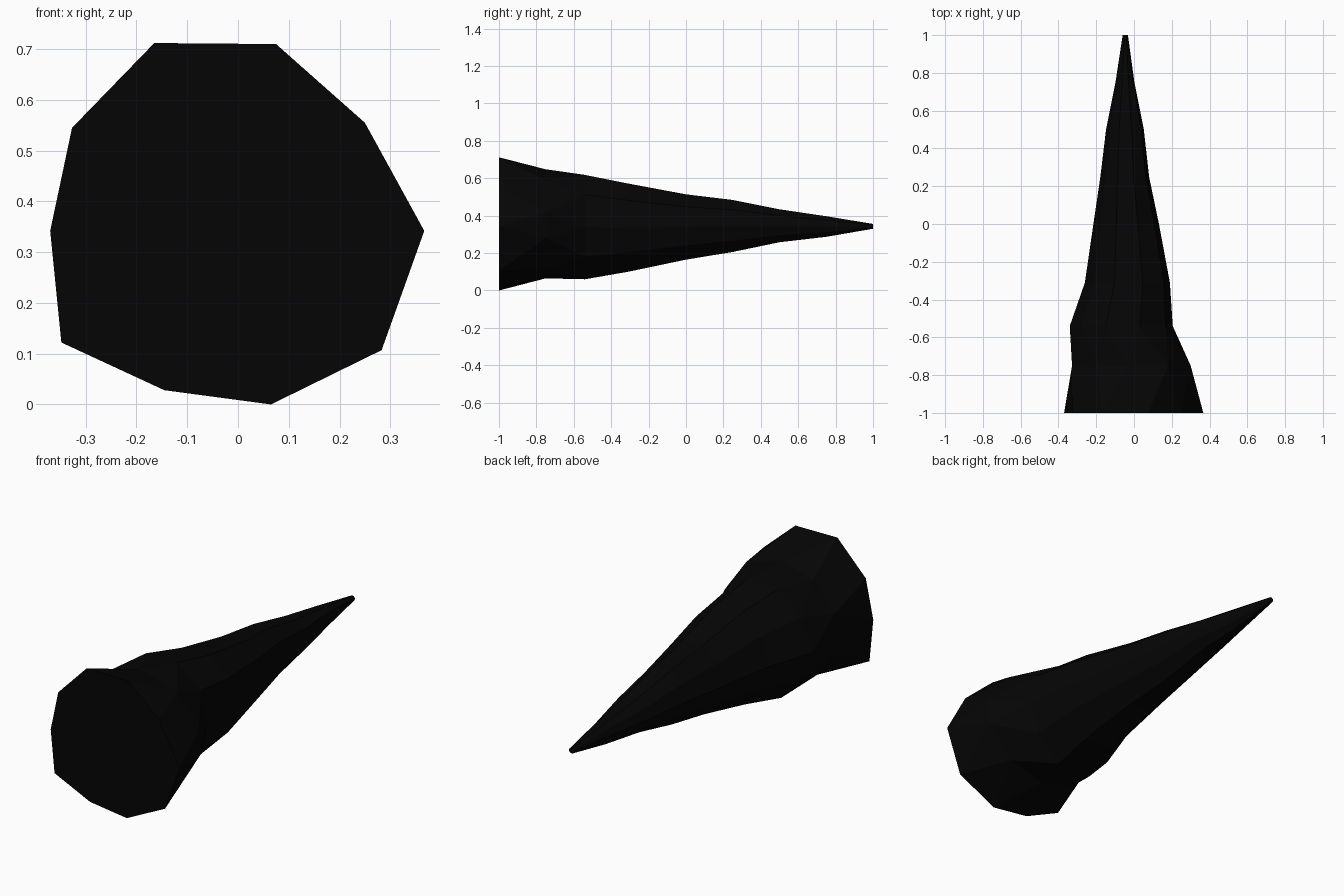
import bpy
import bmesh

# Ten-sided cross-sections (x, z), counter-clockwise from the right-hand corner
base = [(0.367, 0.342), (0.25, 0.555), (0.075, 0.71), (-0.165, 0.712),
        (-0.327, 0.545), (-0.37, 0.342), (-0.348, 0.122), (-0.145, 0.028),
        (0.065, 0.0), (0.283, 0.107)]
# The collar ring is turned by half a side
collar = [(0.30, 0.42), (0.18, 0.59), (-0.03, 0.648), (-0.20, 0.60),
          (-0.328, 0.46), (-0.328, 0.25), (-0.225, 0.115), (-0.04, 0.065),
          (0.17, 0.12), (0.30, 0.28)]
# Shaft section in a unit square, fitted to the box of every later ring
shaft = [(1.0, 0.5), (0.93, 0.81), (0.68, 1.0), (0.35, 1.0), (0.11, 0.80),
         (0.0, 0.5), (0.11, 0.22), (0.32, 0.0), (0.68, 0.0), (0.93, 0.22)]

# Shaft rings: y, left, right, bottom, top
sections = [(-0.54, -0.34, 0.205, 0.06, 0.618),
            (-0.31, -0.26, 0.19, 0.10, 0.572),
            (0.0, -0.215, 0.132, 0.165, 0.514),
            (0.25, -0.178, 0.08, 0.206, 0.484),
            (0.5, -0.148, 0.052, 0.258, 0.434),
            (0.75, -0.098, 0.002, 0.287, 0.397),
            (1.0, -0.06, -0.032, 0.33, 0.356)]

bm = bmesh.new()


def ring(y, points):
    return [bm.verts.new((x, y, z)) for x, z in points]


base_ring = ring(-1.0, base)
collar_ring = ring(-0.75, collar)
shaft_rings = [ring(y, [(l + u * (r - l), b + v * (t - b)) for u, v in shaft])
               for y, l, r, b, t in sections]

# Zigzag facets on both sides of the turned collar
for other in (base_ring, shaft_rings[0]):
    for i in range(10):
        j = (i + 1) % 10
        bm.faces.new((other[i], other[j], collar_ring[i]))
        bm.faces.new((collar_ring[i], other[j], collar_ring[j]))

# Long tapering sides
for a, b in zip(shaft_rings, shaft_rings[1:]):
    for i in range(10):
        j = (i + 1) % 10
        bm.faces.new((a[i], a[j], b[j], b[i]))

# Flat wide end and blunt tip
bm.faces.new(base_ring)
bm.faces.new(shaft_rings[-1])
bmesh.ops.recalc_face_normals(bm, faces=bm.faces)

mesh = bpy.data.meshes.new("spike")
bm.to_mesh(mesh)
bm.free()
spike = bpy.data.objects.new("spike", mesh)
bpy.context.collection.objects.link(spike)

# Near-black finish
black = bpy.data.materials.new("near_black")
black.diffuse_color = (0.0015, 0.0015, 0.0015, 1)
mesh.materials.append(black)
